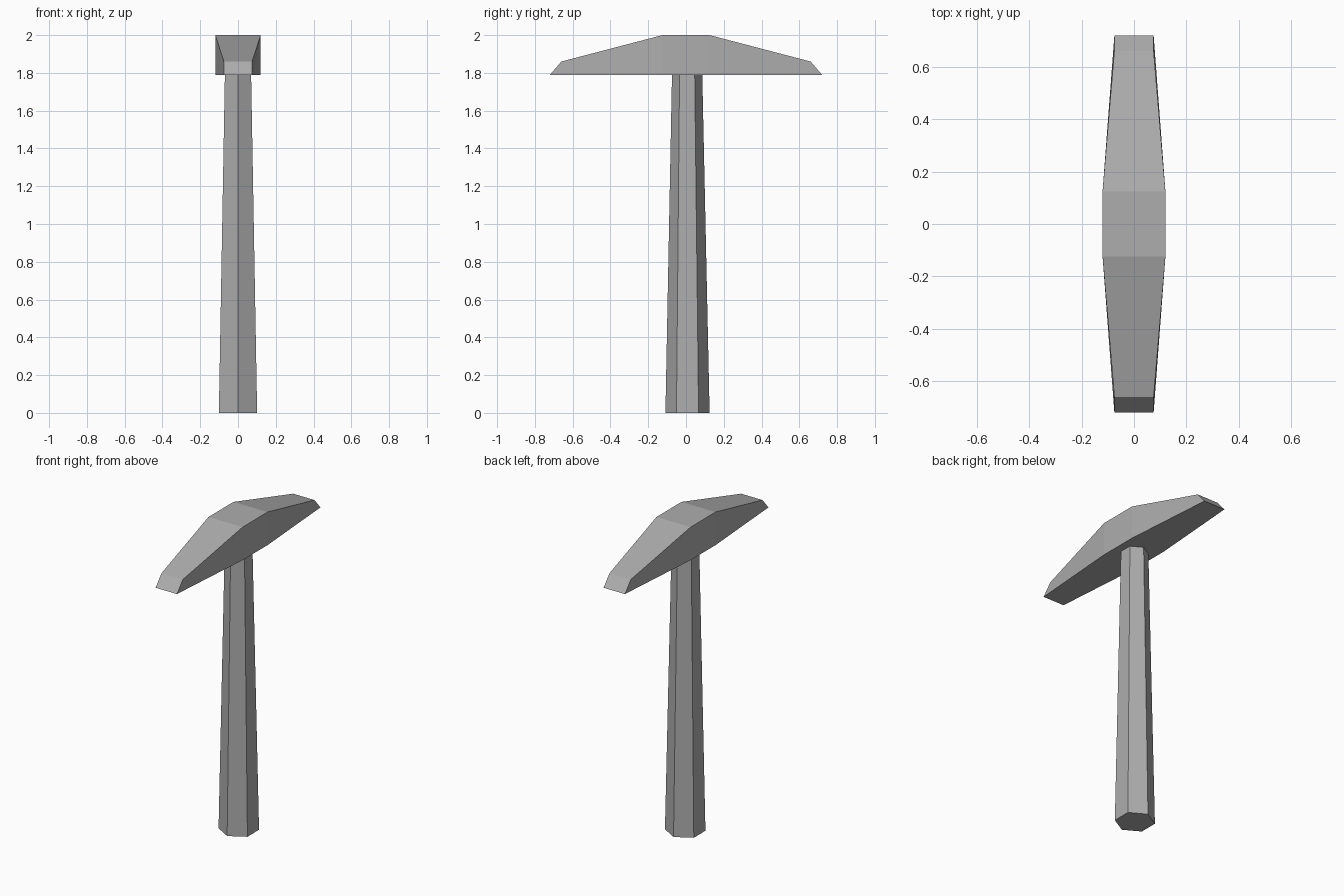
import bpy
import bmesh
from math import sin, cos, pi

cube = bpy.data.objects.get("Cube")
if cube:
    bpy.data.objects.remove(cube, do_unlink=True)

grey = bpy.data.materials.new("plain grey")
grey.use_nodes = True
grey.diffuse_color = (0.42, 0.42, 0.42, 1)
grey.node_tree.nodes["Principled BSDF"].inputs["Base Color"].default_value = grey.diffuse_color


def loft(name, rings):
    """Join equal-sized rings of points into a closed, flat-shaded solid."""
    bm = bmesh.new()
    loops = [[bm.verts.new(p) for p in ring] for ring in rings]
    for a, b in zip(loops, loops[1:]):
        for i in range(len(a)):
            j = (i + 1) % len(a)
            bm.faces.new((a[i], a[j], b[j], b[i]))
    bm.faces.new(loops[0])
    bm.faces.new(loops[-1])
    bmesh.ops.recalc_face_normals(bm, faces=bm.faces)
    mesh = bpy.data.meshes.new(name)
    bm.to_mesh(mesh)
    bm.free()
    mesh.materials.append(grey)
    obj = bpy.data.objects.new(name, mesh)
    bpy.context.collection.objects.link(obj)
    return obj


def hexagon(radius, y, z):
    return [(radius * sin(i * pi / 3), y + radius * cos(i * pi / 3), z) for i in range(6)]


def head_section(side, y_top, y_bottom, half_width, z_top):
    w = half_width
    return [(-w, side * y_bottom, HEAD_BASE), (w, side * y_bottom, HEAD_BASE),
            (w, side * y_top, z_top), (-w, side * y_top, z_top)]


HEAD_BASE = 1.79

# Tapered six-sided handle, slightly seated in the head
loft("handle", [hexagon(0.117, 0.008, 0), hexagon(0.08, 0.006, 1.8)])

# Head: wide middle block narrowing to a sloped tip at each end
tip = (0.66, 0.72, 0.075, 1.86)
middle = (0.125, 0.125, 0.12, 2.0)
loft("hammer_head", [head_section(-1, *tip), head_section(-1, *middle),
                     head_section(1, *middle), head_section(1, *tip)])
